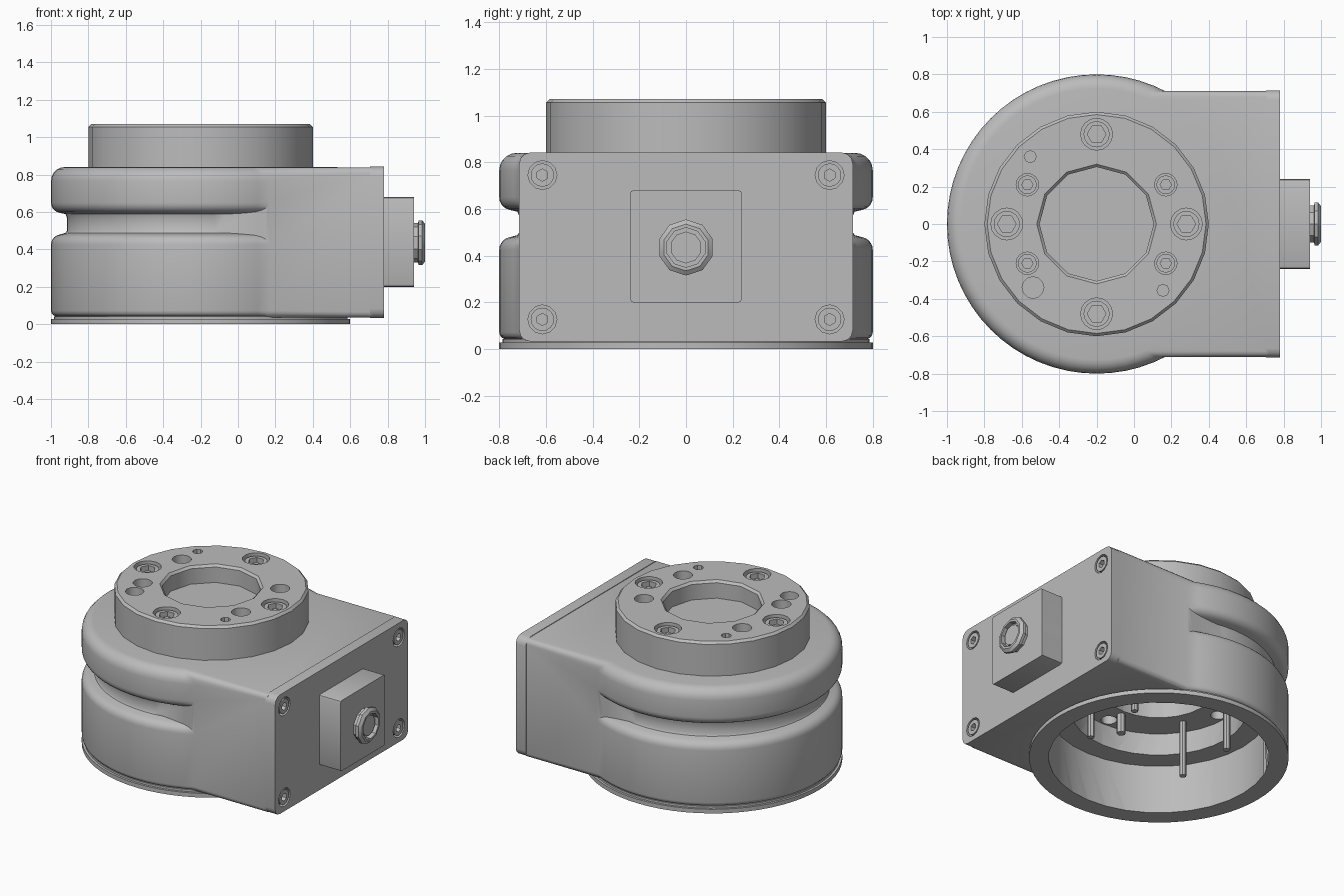
import bpy, bmesh, math
from mathutils import Matrix, Vector

if "Cube" in bpy.data.objects:
    bpy.data.objects.remove(bpy.data.objects["Cube"], do_unlink=True)

grey = bpy.data.materials.new("machined grey")
grey.use_nodes = True
colour = (0.5, 0.5, 0.5, 1)
grey.diffuse_color = colour
grey.node_tree.nodes["Principled BSDF"].inputs["Base Color"].default_value = colour

AXIS = Vector((-0.2, 0, 0))          # centre line of the round housing
ALONG_X = Matrix.Rotation(math.pi / 2, 4, 'Y')


def finish(name, bm):
    bmesh.ops.remove_doubles(bm, verts=bm.verts, dist=1e-5)
    bmesh.ops.recalc_face_normals(bm, faces=bm.faces)
    mesh = bpy.data.meshes.new(name)
    bm.to_mesh(mesh)
    bm.free()
    mesh.materials.append(grey)
    obj = bpy.data.objects.new(name, mesh)
    bpy.context.collection.objects.link(obj)
    return obj


def lathe(name, profile, sides, origin=AXIS, turn=None):
    """Spin an (r, z) outline that starts and ends on the axis."""
    bm = bmesh.new()
    verts = [bm.verts.new((r, 0, z)) for r, z in profile]
    edges = [bm.edges.new(pair) for pair in zip(verts, verts[1:])]
    bmesh.ops.spin(bm, geom=verts + edges, cent=(0, 0, 0), axis=(0, 0, 1),
                   angle=2 * math.pi, steps=sides)
    bm.transform(Matrix.Translation(origin) @ (turn or Matrix()))
    return finish(name, bm)


def cylinder(name, r, low, high, sides, origin=AXIS, turn=None):
    return lathe(name, [(0, low), (r, low), (r, high), (0, high)], sides, origin, turn)


def box(name, low, high, bevel=0.0, segments=3):
    """Box whose four edges along x are rounded."""
    bm = bmesh.new()
    bmesh.ops.create_cube(bm, size=1)
    for v in bm.verts:
        v.co = Vector([lo if c < 0 else hi for c, lo, hi in zip(v.co, low, high)])
    if bevel:
        long_edges = [e for e in bm.edges if abs(e.verts[0].co.x - e.verts[1].co.x) > 1e-4]
        bmesh.ops.bevel(bm, geom=long_edges, offset=bevel, segments=segments,
                        profile=0.5, affect='EDGES')
    return finish(name, bm)


def combine(obj, tools, operation='DIFFERENCE'):
    bpy.context.view_layer.objects.active = obj
    for tool in tools:
        mod = obj.modifiers.new("cut", 'BOOLEAN')
        mod.operation, mod.solver, mod.object = operation, 'EXACT', tool
        bpy.ops.object.modifier_apply(modifier=mod.name)
        bpy.data.objects.remove(tool, do_unlink=True)


def screw(name, r, socket, place, turn=None):
    """Socket head with its top face at the given place."""
    head = cylinder(name, r, -0.06, 0, 16, Vector(), None)
    combine(head, [cylinder("socket", socket, -0.035, 0.02, 6, Vector())])
    head.data.transform(Matrix.Translation(place) @ (turn or Matrix()))
    return head


def arc(cr, cz, radius, start, end, steps=5):
    angles = [math.radians(start + (end - start) * i / steps) for i in range(steps + 1)]
    return [(cr + radius * math.cos(a), cz + radius * math.sin(a)) for a in angles]


# Hole positions around the flange
main = [Vector((0.48 * x, 0.48 * y, 0)) for x, y in ((1, 0), (0, 1), (-1, 0), (0, -1))]
small = [Vector((0.37 * x, 0.21 * y, 0)) for x in (-1, 1) for y in (-1, 1)]
dowels = [Vector((-0.355, 0.36, 0)), Vector((0.355, -0.355, 0))]
blind = Vector((-0.34, -0.34, 0))

# Round housing with base ring and side groove
outline = [(0, 0), (0.8, 0), (0.8, 0.028), (0.785, 0.028), (0.785, 0.042)]
outline += arc(0.77, 0.072, 0.03, -80, 0, 3)
outline += arc(0.745, 0.425, 0.055, 0, 80)
outline += [(0.722, 0.488), (0.715, 0.5), (0.715, 0.57), (0.722, 0.588)]
outline += arc(0.745, 0.65, 0.055, -80, 0)
outline += arc(0.725, 0.765, 0.075, 0, 90) + [(0, 0.84)]
housing = lathe("housing", outline, 64)

# Square rear of the housing
combine(housing, [box("rear", (-0.2, -0.71, 0.035), (0.715, 0.71, 0.838), 0.03)], 'UNION')

# Stepped cavity underneath
cavity = [cylinder("cavity", 0.68, -0.1, 0.33, 32),
          cylinder("cavity", 0.54, 0.3, 0.48, 32),
          cylinder("cavity", 0.34, 0.4, 0.9, 24)]
cavity += [cylinder("cavity", 0.05, 0.4, 0.6, 12, AXIS + p) for p in main]
combine(housing, cavity)

# Output flange
flange = lathe("output_flange", [(0, 0.83), (0.6, 0.83), (0.6, 1.055),
                                 (0.585, 1.07), (0, 1.07)], 24)
cuts = [lathe("bore", [(0, 0.95), (0.305, 0.95), (0.305, 1.055), (0.33, 1.08), (0, 1.08)], 12),
        cylinder("bore", 0.34, 0.7, 0.92, 24)]
cuts += [cylinder("hole", 0.085, 0.98, 1.1, 16, AXIS + p) for p in main]
cuts += [cylinder("hole", 0.06, 0.93, 1.1, 16, AXIS + p) for p in small]
cuts += [cylinder("hole", 0.032, 0.98, 1.1, 8, AXIS + p) for p in dowels]
cuts += [cylinder("hole", 0.058, 0.93, 1.1, 12, AXIS + blind)]
combine(flange, cuts)

# Flange screws, with long pins below the small ones
up = Vector((0, 0, 1))
for i, p in enumerate(main):
    screw(f"flange_screw_{i + 1}", 0.07, 0.05, AXIS + p + up * 1.055)
for i, p in enumerate(small):
    screw(f"small_screw_{i + 1}", 0.05, 0.03, AXIS + p + up * 0.99)
    cylinder(f"long_pin_{i + 1}", 0.022, 0.1, 0.6, 8, AXIS + p)
cylinder("stub_pin", 0.028, 0.35, 0.6, 8, AXIS + Vector((-0.02, -0.385, 0)))

# Rear cover plate and its corner screws
cover = box("rear_cover", (0.705, -0.715, 0.032), (0.78, 0.715, 0.842), 0.05)
corners = [Vector((0, y, z)) for y in (-0.615, 0.615) for z in (0.127, 0.745)]
combine(cover, [cylinder("hole", 0.062, 0.74, 0.9, 12, c, ALONG_X) for c in corners])
for i, c in enumerate(corners):
    screw(f"cover_screw_{i + 1}", 0.05, 0.026, c + Vector((0.778, 0, 0)), ALONG_X)

# Connector block and socket
box("connector_block", (0.775, -0.24, 0.2), (0.94, 0.24, 0.68), 0.015, 2)
lathe("connector_socket", [(0, 0.92), (0.105, 0.92), (0.105, 0.963), (0.12, 0.965),
                           (0.12, 0.985), (0.1, 1.0), (0.085, 1.0), (0.085, 0.965),
                           (0.068, 0.965), (0.068, 0.985), (0, 0.985)],
      10, Vector((0, 0, 0.435)), ALONG_X)

# Smooth shading with sharp corners kept
bpy.ops.object.select_all(action='DESELECT')
for obj in bpy.context.scene.objects:
    if obj.type == 'MESH':
        obj.select_set(True)
        bpy.context.view_layer.objects.active = obj
bpy.ops.object.shade_smooth_by_angle(angle=math.radians(32))
